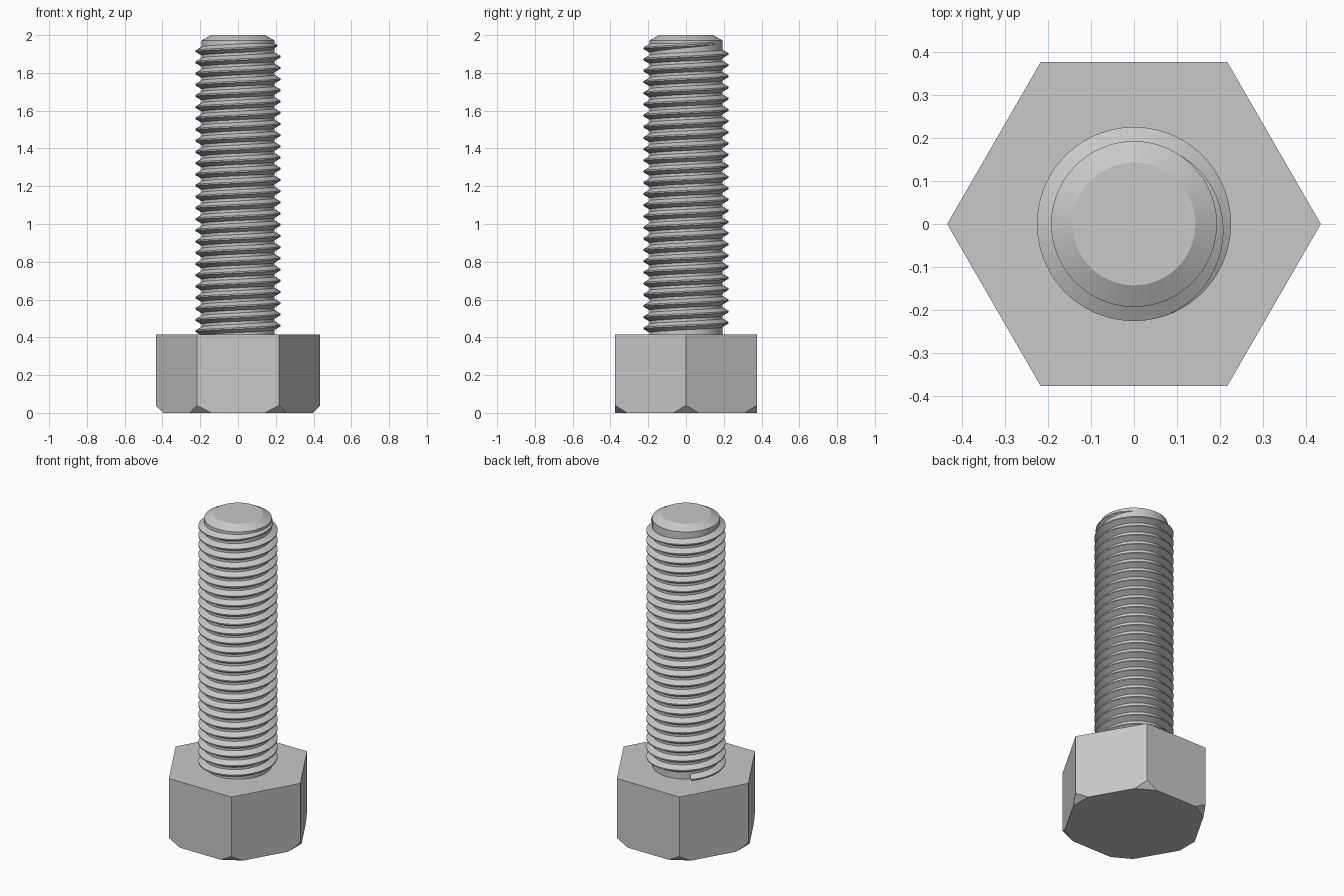
import bpy, bmesh
from math import cos, sin, pi, floor, radians
from mathutils import Vector

cube = bpy.data.objects.get("Cube")
if cube:
    bpy.data.objects.remove(cube, do_unlink=True)

HEAD_R, HEAD_H = 0.435, 0.415
ROOT_R, CREST_R, PITCH = 0.193, 0.226, 0.0593
STEPS = 60  # segments per turn

steel = bpy.data.materials.new("grey steel")
steel.use_nodes = True
grey = (0.58, 0.58, 0.58, 1)
steel.diffuse_color = grey
steel.node_tree.nodes["Principled BSDF"].inputs["Base Color"].default_value = grey


def finish(name, bm, smooth=None):
    bmesh.ops.recalc_face_normals(bm, faces=bm.faces)
    mesh = bpy.data.meshes.new(name)
    bm.to_mesh(mesh)
    bm.free()
    mesh.materials.append(steel)
    obj = bpy.data.objects.new(name, mesh)
    bpy.context.collection.objects.link(obj)
    if smooth:
        bpy.ops.object.select_all(action="DESELECT")
        obj.select_set(True)
        bpy.context.view_layer.objects.active = obj
        bpy.ops.object.shade_smooth_by_angle(angle=radians(smooth))
    return obj


# Hexagonal head, lower corners cut off by flat planes
bm = bmesh.new()
base = bm.faces.new([bm.verts.new((HEAD_R * cos(i * pi / 3), HEAD_R * sin(i * pi / 3), 0))
                     for i in range(6)])
top = bmesh.ops.extrude_face_region(bm, geom=[base], use_keep_orig=True)["geom"]
bmesh.ops.translate(bm, vec=(0, 0, HEAD_H),
                    verts=[g for g in top if isinstance(g, bmesh.types.BMVert)])
for i in range(6):
    out = Vector((cos(i * pi / 3), sin(i * pi / 3), 0))
    bmesh.ops.bisect_plane(bm, geom=bm.verts[:] + bm.edges[:] + bm.faces[:],
                           plane_co=out * (HEAD_R - 0.038),
                           plane_no=out - Vector((0, 0, 0.95)), clear_outer=True)
    bmesh.ops.holes_fill(bm, edges=bm.edges[:], sides=0)
finish("hex_head", bm)

# Shaft core with a chamfered tip
bm = bmesh.new()
profile = [(0, 0.3), (ROOT_R, 0.3), (ROOT_R, 1.972), (0.143, 2), (0, 2)]
points = [bm.verts.new((r, 0, z)) for r, z in profile]
edges = [bm.edges.new(pair) for pair in zip(points, points[1:])]
bmesh.ops.spin(bm, geom=points + edges, cent=(0, 0, 0), axis=(0, 0, 1),
               angle=2 * pi, steps=STEPS, use_merge=True)
bmesh.ops.remove_doubles(bm, verts=bm.verts[:], dist=0.0001)
finish("shaft_core", bm, 25)

# Helical thread, fading into the core at its upper end
bm = bmesh.new()
crest_half, root_half = PITCH * 0.06, PITCH * 0.39
end_angle = pi / 3
fade = radians(130)
count = floor(25.8 * STEPS)
previous = None
for i in range(count + 1):
    a = end_angle - (count - i) * 2 * pi / STEPS
    z = 1.945 + PITCH * a / (2 * pi)
    k = min(1, (end_angle - a) / fade)
    crest = ROOT_R - 0.001 + (CREST_R - ROOT_R + 0.001) * k
    half = crest_half + (root_half - crest_half) * k
    row = [bm.verts.new((r * cos(a), r * sin(a), z + dz)) for r, dz in (
        (ROOT_R - 0.001, -half), (crest, -crest_half),
        (crest, crest_half), (ROOT_R - 0.001, half))]
    if previous:
        for j in range(3):
            bm.faces.new((previous[j], row[j], row[j + 1], previous[j + 1]))
    previous = row
finish("screw_thread", bm, 25)
